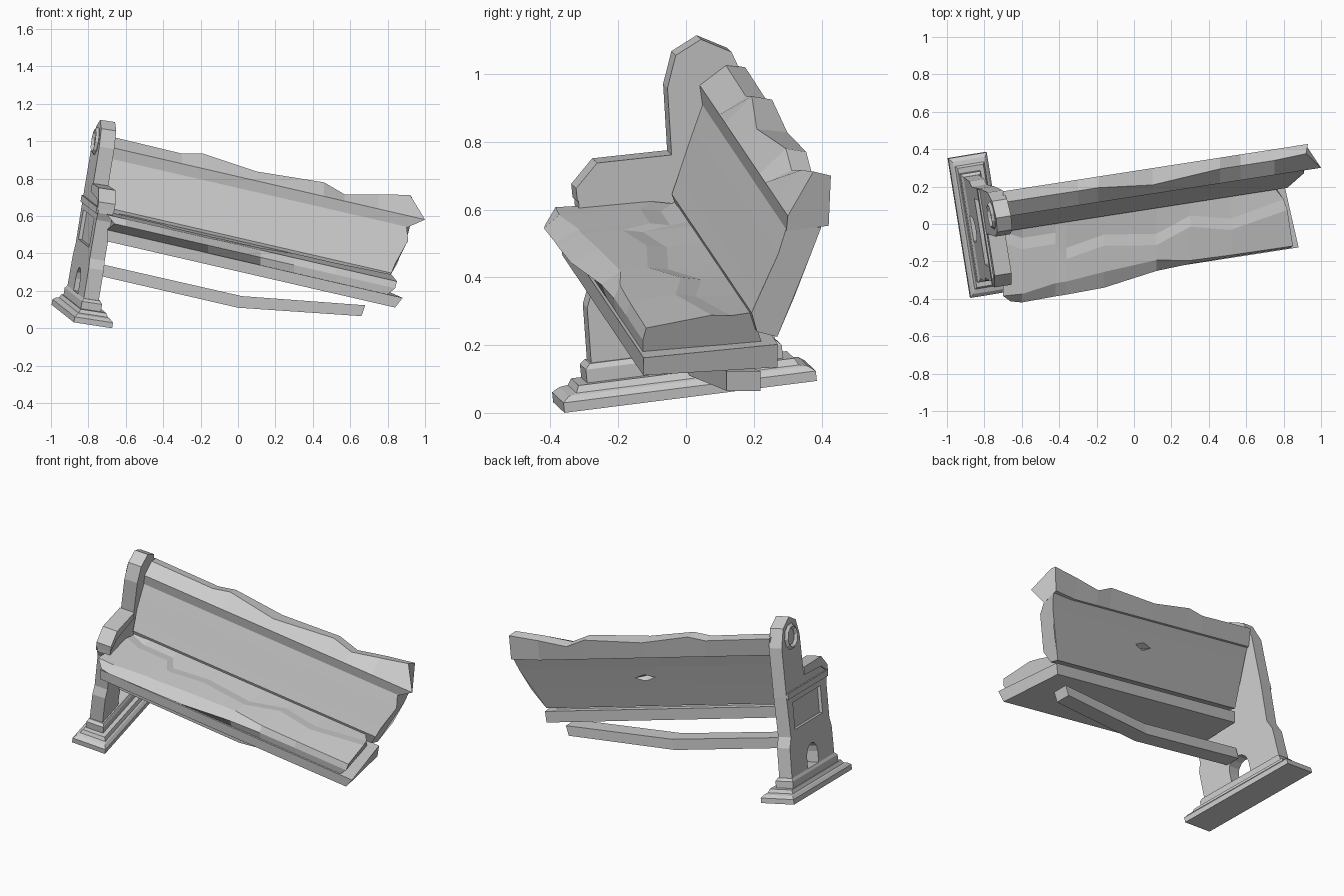
import bpy, bmesh, math
from mathutils import Vector, Matrix

# Tilted frame of the end panel: u = thickness, v = depth, w = height
U = Vector((0.976, 0.160, -0.150))
V = Vector((-0.157, 0.980, 0.124))
W = Vector((0.167, -0.0975, 0.980))
O = Vector((-0.835, -0.003, 0.063))


def P(s, t, h):
    return O + U * s + V * t + W * h


def loft(name, rings):
    """Skin a list of matching point rings and cap both ends."""
    bm = bmesh.new()
    vs = [[bm.verts.new(p) for p in r] for r in rings]
    n = len(rings[0])
    for a, b in zip(vs, vs[1:]):
        for i in range(n):
            j = (i + 1) % n
            bm.faces.new((a[i], a[j], b[j], b[i]))
    bm.faces.new(vs[0][::-1])
    bm.faces.new(vs[-1])
    bmesh.ops.recalc_face_normals(bm, faces=bm.faces)
    me = bpy.data.meshes.new(name)
    bm.to_mesh(me)
    bm.free()
    ob = bpy.data.objects.new(name, me)
    bpy.context.collection.objects.link(ob)
    return ob


def slab(name, profile, s0, s1):
    """Extrude a (depth, height) profile through the panel thickness."""
    return loft(name, [[P(s, t, h) for t, h in profile] for s in (s0, s1)])


def steps(name, levels):
    """Stacked rectangles: (half thickness, half depth, height, centre)."""
    return loft(name, [[P(c + a, b, h), P(c + a, -b, h), P(c - a, -b, h), P(c - a, b, h)]
                       for a, b, h, c in levels])


def slope(x, y, z):
    """Point on the sagging bench, from its section position at x = -0.7."""
    return (x, y + 0.155 * (x + 0.7), z - 0.23 * (x + 0.7))


def board(name, stations):
    """Sloping plank: each station is (x or list of x, (y, z) section at x = -0.7)."""
    rings = []
    for xs, sec in stations:
        xs = xs if isinstance(xs, list) else [xs] * len(sec)
        rings.append([slope(x, y, z) for x, (y, z) in zip(xs, sec)])
    return loft(name, rings)


def cut(ob, cutter):
    mod = ob.modifiers.new("cut", 'BOOLEAN')
    mod.object = cutter
    mod.solver = 'EXACT'
    bpy.context.view_layer.update()
    me = bpy.data.meshes.new_from_object(ob.evaluated_get(bpy.context.evaluated_depsgraph_get()))
    ob.modifiers.clear()
    ob.data = me
    bpy.data.objects.remove(cutter)


# Stepped base and foot block
steps("base", [(0.105, 0.38, 0, 0), (0.105, 0.38, 0.03, 0), (0.09, 0.36, 0.045, 0),
               (0.08, 0.335, 0.05, 0), (0.07, 0.325, 0.07, 0)])
steps("foot_block", [(0.055, 0.295, 0.06, -0.01), (0.055, 0.295, 0.11, -0.01),
                     (0.045, 0.28, 0.125, -0.01)])

# End panel with rounded head, arm shoulder and arched opening at the bottom
arch = [(0.07 * math.cos(a), 0.19 + 0.07 * math.sin(a))
        for a in (math.pi * i / 6 for i in range(7))]
panel = slab("end_panel",
             [(0.28, 0.1), (0.275, 0.3), (0.25, 0.36), (0.265, 0.6), (0.272, 0.89), (0.235, 0.997),
              (0.148, 1.046), (0.068, 1.008), (0.034, 0.914), (0.026, 0.708), (-0.196, 0.712),
              (-0.262, 0.648), (-0.265, 0.59), (-0.25, 0.55), (-0.25, 0.34), (-0.27, 0.29),
              (-0.275, 0.1), (-0.07, 0.1)] + arch[::-1] + [(0.07, 0.1)], -0.055, 0.027)
cut(panel, slab("recess_cutter", [(-0.17, 0.39), (0.19, 0.39), (0.19, 0.55), (-0.17, 0.55)],
                -0.1, -0.035))

# Arm cap and panel ledge
slab("arm_cap", [(0.026, 0.714), (-0.198, 0.718), (-0.268, 0.65), (-0.268, 0.61),
                 (-0.19, 0.66), (0.026, 0.67)], -0.062, 0.03)
slab("panel_ledge", [(-0.255, 0.585), (0.262, 0.585), (0.262, 0.62), (-0.262, 0.62)], -0.065, 0.0)

# Ring ornament on the outer face of the head
bpy.ops.mesh.primitive_torus_add(major_segments=10, minor_segments=4,
                                 major_radius=0.062, minor_radius=0.015)
ring = bpy.context.object
ring.name = "head_ring"
m = Matrix((V, W, U)).transposed().to_4x4()
m.translation = P(-0.057, 0.152, 0.93)
ring.matrix_world = m


# Top rail with a splintered upper edge
def rail(dz, dy=0.0):
    return [(0.048, 0.905), (0.037, 0.972), (0.115 + dy, 1.03 + dz), (0.175, 1.02 + dz), (0.158, 0.91)]


board("top_rail", [(-0.70, rail(0)), (-0.3, rail(-0.004)), (-0.19, rail(0.022)),
                   (0.1, rail(-0.008, -0.03)), (0.46, rail(0.017)), (0.57, rail(-0.022)),
                   (0.75, rail(0.02)),
                   ([0.90, 1.0, 0.92, 0.93, 0.92], rail(0.055, 0.01)[:4] + [(0.17, 0.925)])])

# Reclined back board with a broken right end
back = [(0.05, 0.92), (0.023, 0.84), (-0.023, 0.70), (-0.042, 0.645),
        (-0.02, 0.58), (0.04, 0.565), (0.08, 0.70), (0.122, 0.84), (0.148, 0.92)]
back_board = board("back_board", [
    (-0.70, back), ([0.90, 0.91, 0.84, 0.82, 0.78, 0.78, 0.85, 0.90, 0.92], back)])

# Gouge in the rear of the back board
gouge = loft("gouge_cutter", [
    [slope(-0.04, 0.17, 0.77), slope(0.12, 0.18, 0.82),
     slope(0.30, 0.17, 0.76), slope(0.13, 0.15, 0.70)],
    [slope(x, 0.065, 0.765) for x in (0.11, 0.12, 0.14, 0.13)]])
cut(back_board, gouge)


# Seat plank: worn nose, raised ridge and splintered front
def seat(nose, top, ridge, lift):
    return [(-0.36, 0.525), (nose, 0.568), (top, 0.607), (ridge, 0.618 + lift),
            (ridge + 0.06, 0.612 + lift), (-0.03, 0.63), (0.0, 0.54)]


board("seat", [([-0.70, -0.66, -0.70, -0.70, -0.70, -0.70, -0.70], seat(-0.42, -0.385, -0.10, 0.006)),
               (-0.60, seat(-0.435, -0.39, -0.15, 0.006)),
               (-0.42, seat(-0.43, -0.36, -0.15, 0.006)),
               (-0.36, seat(-0.43, -0.36, -0.24, 0.0)),
               (-0.16, seat(-0.424, -0.34, -0.20, 0.0)),
               (0.12, seat(-0.378, -0.32, -0.24, 0.0)),
               (0.30, seat(-0.368, -0.35, -0.17, 0.012)),
               (0.52, seat(-0.366, -0.355, -0.22, 0.012)),
               ([0.80, 0.84, 0.85, 0.82, 0.80, 0.75, 0.74], seat(-0.366, -0.358, -0.16, 0.02))])

# Apron slab under the seat
apron = [(-0.365, 0.465), (0.04, 0.475), (0.04, 0.545), (-0.37, 0.526)]
board("seat_apron", [(-0.70, apron), ([0.84, 0.78, 0.79, 0.88], apron)])

# Bent lower stretcher
loft("stretcher", [[(x, y, zb), (x, y + 0.1, zb), (x + 0.02, y + 0.1, zt), (x + 0.02, y, zt)]
                   for x, y, zb, zt in ((-0.76, -0.10, 0.285, 0.345),
                                        (0.0, 0.01, 0.11, 0.172),
                                        (0.66, 0.12, 0.065, 0.123))])
